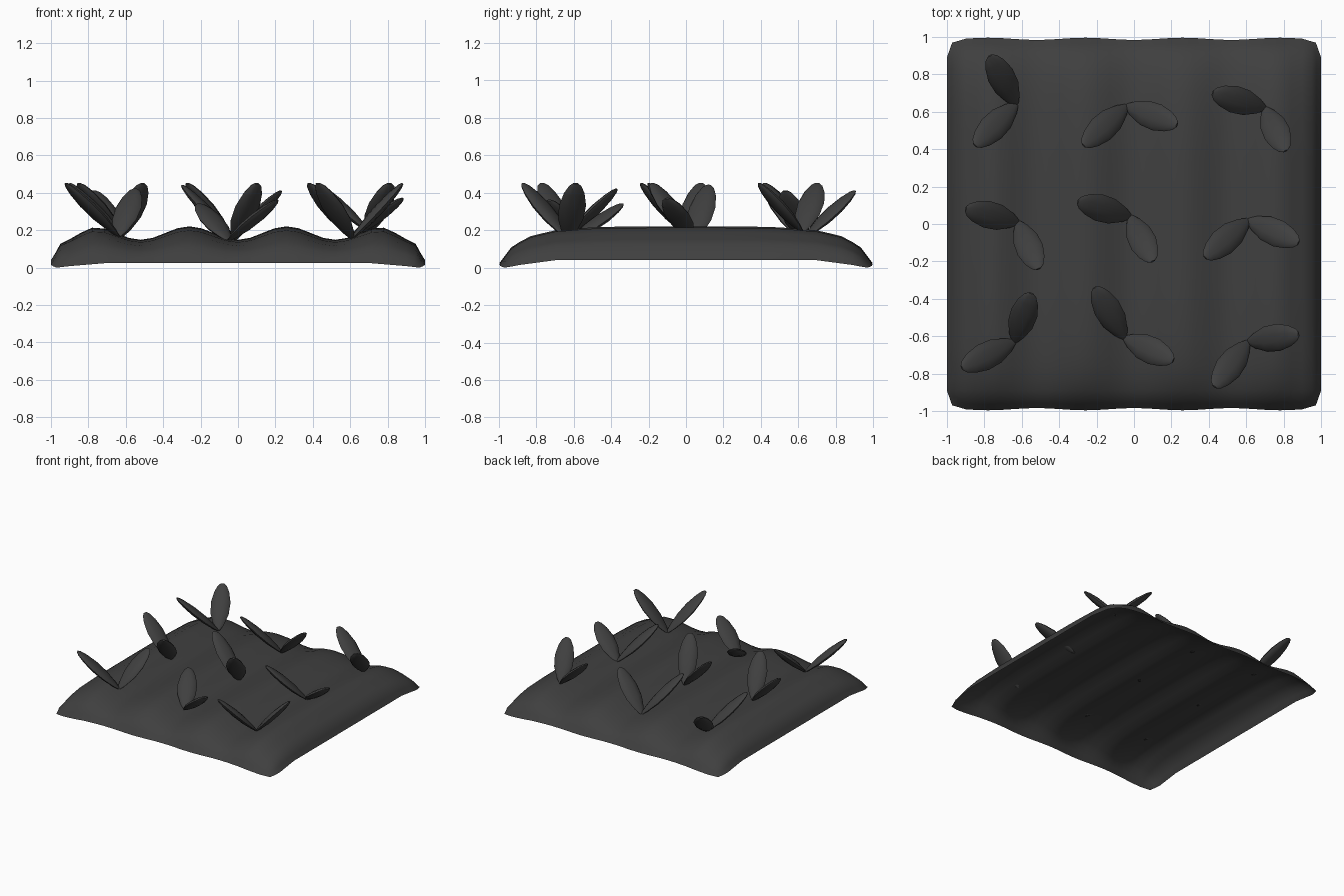
import bpy, bmesh, math
from mathutils import Vector

cube = bpy.data.objects.get("Cube")
if cube:
    bpy.data.objects.remove(cube, do_unlink=True)


def material(name, value):
    mat = bpy.data.materials.new(name)
    mat.use_nodes = True
    colour = (value, value, value, 1)
    mat.diffuse_color = colour
    mat.node_tree.nodes["Principled BSDF"].inputs["Base Color"].default_value = colour
    return mat


dark = material("dark grey", 0.05)


def finish(bm, name, angle):
    mesh = bpy.data.meshes.new(name)
    bm.to_mesh(mesh)
    bm.free()
    mesh.materials.append(dark)
    obj = bpy.data.objects.new(name, mesh)
    bpy.context.collection.objects.link(obj)
    bpy.ops.object.select_all(action="DESELECT")
    obj.select_set(True)
    bpy.context.view_layer.objects.active = obj
    bpy.ops.object.shade_smooth_by_angle(angle=math.radians(angle))
    return obj


def interp(points, x):
    for (a, va), (b, vb) in zip(points, points[1:]):
        if x <= b:
            return va + (vb - va) * (x - a) / (b - a)
    return points[-1][1]


# Rise of the soil from its rim, by distance from the side and end edges
SIDE = [(0, 0), (0.05, 0.68), (0.12, 0.78), (0.22, 0.96), (0.3, 1)]
END = [(0, 0), (0.06, 0.42), (0.17, 0.72), (0.3, 0.88), (0.5, 0.97), (0.7, 1)]


def ridge(x):
    return 0.185 - 0.036 * math.cos(math.tau * x / 0.52)


def soil_height(x, y):
    sx = max(0, abs(x) - 0.7) / 0.3
    sy = max(0, abs(y) - 0.7) / 0.3
    rim = 0.04 - 0.015 * sy - 0.025 * sx * sy
    return rim + (ridge(x) - rim) * interp(SIDE, 1 - abs(x)) * interp(END, 1 - abs(y))


def mirrored(stops):
    return [-s for s in stops] + [0] + stops[::-1]


# Soil bed: an open ridged sheet with a drooping rim
xs = mirrored([1, 0.975, 0.95, 0.9, 0.84] + [0.065 * i for i in range(12, 0, -1)])
ys = mirrored([1, 0.97, 0.94, 0.89, 0.83, 0.76, 0.7, 0.6, 0.5, 0.35, 0.17])
bm = bmesh.new()
grid = []
for y in ys:
    row = []
    for x in xs:
        a, b = max(0, abs(x) - 0.9) * 10, max(0, abs(y) - 0.9) * 10
        wave = 0.99 - 0.006 * math.cos(math.tau * x / 0.52) * b
        row.append(bm.verts.new((x * (1 - 0.028 * a * b),
                                 y * wave * (1 - 0.015 * a * b) if b else y,
                                 soil_height(x, y))))
    grid.append(row)
for r0, r1 in zip(grid, grid[1:]):
    for i in range(len(xs) - 1):
        bm.faces.new((r0[i], r0[i + 1], r1[i + 1], r1[i]))
finish(bm, "soil_bed", 60)

# Leaf outline: position along the leaf and half width
OUTLINE = [(0, 0.015), (0.12, 0.04), (0.35, 0.068), (0.6, 0.073), (0.82, 0.056),
           (0.95, 0.034), (1, 0.014)]
SIDES = 10


def add_leaf(bm, base, tip):
    along = tip - base
    across = along.cross(Vector((0, 0, 1))).normalized()
    normal = across.cross(along).normalized()
    rings = []
    for t, w in OUTLINE:
        ring = []
        for i in range(SIDES):
            a = math.tau * i / SIDES
            ring.append(bm.verts.new(base + along * t + across * w * math.cos(a)
                                     + normal * w * 0.36 * math.sin(a)))
        rings.append(ring)
    for r0, r1 in zip(rings, rings[1:]):
        for i in range(SIDES):
            j = (i + 1) % SIDES
            bm.faces.new((r0[i], r0[j], r1[j], r1[i]))
    bm.faces.new(rings[0][::-1])
    bm.faces.new(rings[-1])


# Seedlings: base point, then the two leaf tips
SEEDLINGS = [
    ((-0.63, 0.64), (-0.77, 0.90, 0.41), (-0.85, 0.42, 0.45)),
    ((-0.04, 0.63), (-0.27, 0.42, 0.45), (0.23, 0.53, 0.41)),
    ((0.70, 0.62), (0.42, 0.70, 0.45), (0.81, 0.39, 0.45)),
    ((-0.62, 0.01), (-0.90, 0.08, 0.45), (-0.51, -0.24, 0.45)),
    ((-0.02, 0.04), (-0.30, 0.12, 0.44), (0.10, -0.20, 0.45)),
    ((0.61, 0.02), (0.38, -0.18, 0.45), (0.88, -0.10, 0.37)),
    ((-0.64, -0.63), (-0.55, -0.37, 0.42), (-0.92, -0.77, 0.45)),
    ((-0.05, -0.61), (-0.21, -0.34, 0.34), (0.21, -0.73, 0.36)),
    ((0.61, -0.63), (0.43, -0.87, 0.45), (0.88, -0.59, 0.45)),
]
for n, ((x, y), *tips) in enumerate(SEEDLINGS, 1):
    bm = bmesh.new()
    for tip in tips:
        add_leaf(bm, Vector((x, y, soil_height(x, y))), Vector(tip))
    bmesh.ops.recalc_face_normals(bm, faces=bm.faces)
    finish(bm, f"seedling_{n}", 50)
